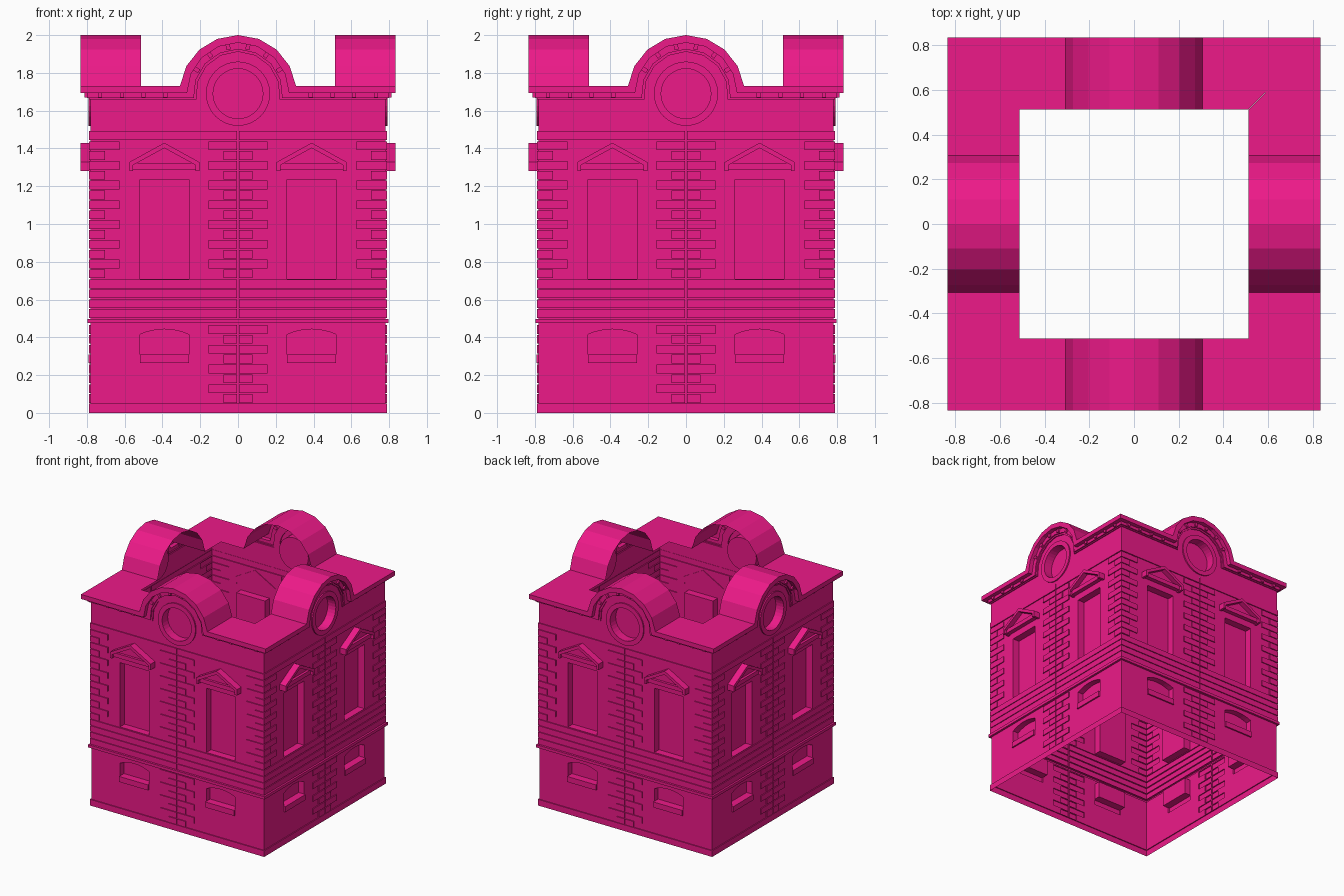
import bpy, bmesh
from math import sin, cos, asin, pi, radians, copysign, tau

if "Cube" in bpy.data.objects:
    bpy.data.objects.remove(bpy.data.objects["Cube"])

mat = bpy.data.materials.new("pink")
mat.diffuse_color = (0.85, 0.01, 0.25, 1)
mat.use_nodes = True
mat.node_tree.nodes["Principled BSDF"].inputs["Base Color"].default_value = mat.diffuse_color
W, CZ = 0.785, 1.69          # half width of the walls, height of round window centre


def finish(bm, name):
    """Orient outward and place the part on all four sides."""
    bmesh.ops.remove_doubles(bm, verts=bm.verts, dist=1e-5)
    bmesh.ops.recalc_face_normals(bm, faces=bm.faces)
    if sum(f.normal.y * f.calc_area() for f in bm.faces) > 1e-6:
        bmesh.ops.reverse_faces(bm, faces=bm.faces)
    me = bpy.data.meshes.new(name)
    bm.to_mesh(me)
    bm.free()
    me.materials.append(mat)
    for k, side in enumerate(("front", "right", "back", "left")):
        ob = bpy.data.objects.new(f"{name}_{side}", me)
        ob.rotation_euler.z = k * pi / 2
        bpy.context.collection.objects.link(ob)


def face(bm, pts):
    return bm.faces.new([bm.verts.new(p) for p in pts])


def loft(bm, rings, closed=False):
    rows = [[bm.verts.new(p) for p in r] for r in rings]
    n = len(rows[0])
    for a, b in zip(rows, rows[1:]):
        for i in range(n if closed else n - 1):
            j = (i + 1) % n
            bm.faces.new((a[i], a[j], b[j], b[i]))
    return rows


def prism(bm, pts, d0, d1):
    rows = loft(bm, [[(x, -d, z) for x, z in pts] for d in (d0, d1)], True)
    bm.faces.new(rows[0])
    bm.faces.new(rows[1])


# Wall relief: rectangles (|x| from, to, z from, to, depth); later ones override
rects = [(0, W, 0, 1.495, 0.78), (0, W, 0, 0.05, 0.788), (0, W, 0.475, 0.498, 0.797)]
rects += [(0.004, W, 0.503 + 0.052 * i, 0.549 + 0.052 * i, 0.788) for i in range(4)]
rects += [(0.004, W, 1.445, 1.492, 0.788)]
for z0, n, corner in ((0.71, 14, True), (0.05, 8, False)):      # quoins
    h = 0.0522
    for i in range(n):
        wide, a, b = i % 2, z0 + h * i + 0.003, z0 + h * (i + 1) - 0.003
        rects.append((0.004, 0.155 if wide else 0.078, a, b, 0.788))
        if corner:
            rects.append((0.627 if wide else 0.705, W, a, b, 0.788))
rects += [(0.26, 0.52, 0.71, 1.235, 0.72),                      # tall window
          (0.26, 0.52, 0.31, 0.443, 0.73),                      # basement window
          (0.26, 0.52, 0.265, 0.31, 0.792)]                     # basement sill
xs = sorted({round(s * v, 4) for r in rects for v in r[:2] for s in (1, -1)})
zs = sorted({round(v, 4) for r in rects for v in r[2:4]})


def depth(i, j):
    x, z = abs(xs[i] + xs[i + 1]) / 2, (zs[j] + zs[j + 1]) / 2
    return [r[4] for r in rects if r[0] < x < r[1] and r[2] < z < r[3]][-1]


def pt(i, j, d):                       # corner columns are mitred to the depth
    x = copysign(d, xs[i]) if i in (0, len(xs) - 1) else xs[i]
    return (x, -d, zs[j])


bm = bmesh.new()
nx, nz = len(xs) - 1, len(zs) - 1
D = [[depth(i, j) for j in range(nz)] for i in range(nx)]
for i in range(nx):
    for j in range(nz):
        d = D[i][j]
        face(bm, [pt(i, j, d), pt(i + 1, j, d), pt(i + 1, j + 1, d), pt(i, j + 1, d)])
        if i + 1 < nx and D[i + 1][j] != d:
            e = D[i + 1][j]
            face(bm, [pt(i + 1, j, d), pt(i + 1, j, e), pt(i + 1, j + 1, e), pt(i + 1, j + 1, d)])
        if j + 1 < nz and D[i][j + 1] != d:
            e = D[i][j + 1]
            face(bm, [pt(i, j + 1, d), pt(i + 1, j + 1, d), pt(i + 1, j + 1, e), pt(i, j + 1, e)])
finish(bm, "wall")

# Arched heads of the basement windows
bm = bmesh.new()
for s in (-0.39, 0.39):
    arc = [(s + 0.13 * t / 4, 0.443 - 0.028 * (t / 4) ** 2) for t in range(-4, 5)]
    loft(bm, [[(x, -0.78, 0.443) for x, z in arc], [(x, -0.78, z) for x, z in arc],
              [(x, -0.73, z) for x, z in arc]])
finish(bm, "window_arch")

# Window pediments: raking chevron, base bar and tympanum
bm = bmesh.new()
for s in (-0.39, 0.39):
    rake = [(-0.185, 1.28), (-0.185, 1.328), (0, 1.43), (0.185, 1.328), (0.185, 1.28),
            (0.165, 1.28), (0.165, 1.312), (0, 1.402), (-0.165, 1.312), (-0.165, 1.28)]
    bar = [(-0.165, 1.288), (0.165, 1.288), (0.165, 1.322), (-0.165, 1.322)]
    tri = [(-0.165, 1.312), (0.165, 1.312), (0, 1.402)]
    for shape, d in ((rake, 0.835), (bar, 0.815), (tri, 0.795)):
        prism(bm, [(x + s, z) for x, z in shape], 0.775, d)
finish(bm, "pediment")


# Eaves and barrel gable: one arched outline stepped from roof edge to frieze
def outline(r, z, d, w=None):
    a = asin((z - CZ) / r)
    arc = [pi - a - (pi - 2 * a) * k / 8 for k in range(9)]
    w = w or d
    return [(-w, -d, z)] + [(r * cos(t), -d, CZ + r * sin(t)) for t in arc] + [(w, -d, z)]


bm = bmesh.new()
loft(bm, [outline(*p) for p in (
    (0.31, 1.73, 0.513), (0.31, 1.73, 0.835), (0.27, 1.693, 0.835),
    (0.27, 1.693, 0.80), (0.235, 1.668, 0.80), (0.235, 1.668, 0.79),
    (0.222, 1.66, 0.79), (0.222, 1.66, 0.782))])
finish(bm, "eaves")

# Dentils along the eaves and around the arch
bm = bmesh.new()
for s in (-1, 1):
    for x in (0.73, 0.615, 0.5, 0.385):
        prism(bm, [(s * x + a, z) for a, z in
                   ((-0.011, 1.671), (0.011, 1.671), (0.011, 1.694), (-0.011, 1.694))], 0.79, 0.812)
    for deg in (12, 36, 60):
        t = radians(deg) * s
        prism(bm, [(r * sin(t) + a * cos(t), CZ + r * cos(t) - a * sin(t)) for a, r in
                   ((-0.011, 0.238), (0.011, 0.238), (0.011, 0.266), (-0.011, 0.266))], 0.79, 0.812)
finish(bm, "dentils")


# Frieze with a round hole
def circle(r, d, n=32):
    return [(r * cos(tau * k / n), -d, CZ + r * sin(tau * k / n)) for k in range(n)]


bm = bmesh.new()
outer = [(-0.782, -0.782, 1.495)] + outline(0.222, 1.66, 0.782) + [(0.782, -0.782, 1.495)]
edges = []
for loop in (outer, circle(0.17, 0.782)):
    vs = [bm.verts.new(p) for p in loop]
    edges += [bm.edges.new((vs[k - 1], vs[k])) for k in range(len(vs))]
bmesh.ops.triangle_fill(bm, edges=edges, use_beauty=True, normal=(0, -1, 0))
finish(bm, "frieze")

# Round window: raised ring, reveal and pane
bm = bmesh.new()
rows = loft(bm, [circle(0.17, 0.782), circle(0.17, 0.792), circle(0.132, 0.792),
                 circle(0.132, 0.72)], True)
bm.faces.new(rows[-1])
finish(bm, "round_window")
